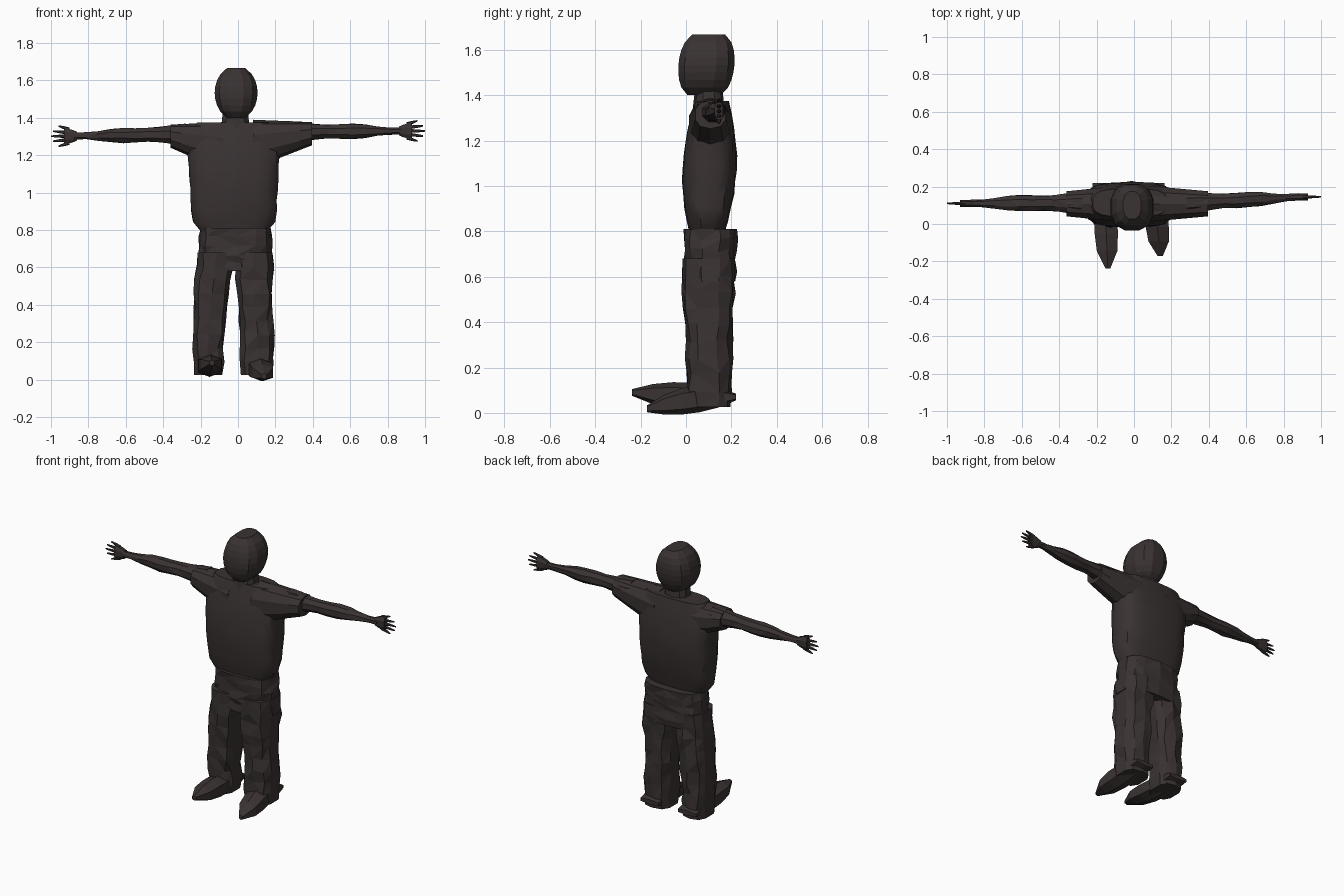
import bpy, bmesh, math, random
from mathutils import Vector

random.seed(4)
if "Cube" in bpy.data.objects:
    bpy.data.objects.remove(bpy.data.objects["Cube"], do_unlink=True)

brown = bpy.data.materials.new("dark_brown")
brown.use_nodes = True
tone = (0.042, 0.032, 0.032, 1)
brown.diffuse_color = tone
brown.node_tree.nodes["Principled BSDF"].inputs["Base Color"].default_value = tone

# Lengthwise axis -> indices of the along, u and v coordinates
AXES = {"x": (0, 1, 2), "y": (1, 0, 2), "z": (2, 0, 1)}


def lerp(a, b, t):
    return a + (b - a) * t


def rounded(value, power):
    return math.copysign(abs(value) ** power, value)


def loft(name, axis, start, end, shape, rings=6, sides=10, power=0.8, jitter=0.0, smooth=False):
    """Skin rings from start to end; shape(t) gives centre u, centre v, half u, half v."""
    along, iu, iv = AXES[axis]
    bm = bmesh.new()
    loops = []
    for i in range(rings):
        t = i / (rings - 1)
        cu, cv, ru, rv = shape(t)
        loop = []
        for k in range(sides):
            angle = math.tau * (k + 0.5) / sides
            point = Vector()
            point[along] = lerp(start, end, t)
            point[iu] = cu + ru * rounded(math.cos(angle), power)
            point[iv] = cv + rv * rounded(math.sin(angle), power)
            if 0 < i < rings - 1:
                point += Vector([random.uniform(-jitter, jitter) for _ in range(3)])
            loop.append(bm.verts.new(point))
        loops.append(loop)
    for a, b in zip(loops, loops[1:]):
        for k in range(sides):
            n = (k + 1) % sides
            bm.faces.new((a[k], a[n], b[n], b[k]))
    bm.faces.new(loops[0])
    bm.faces.new(loops[-1])
    if jitter:
        bmesh.ops.triangulate(bm, faces=bm.faces[:])
    bmesh.ops.recalc_face_normals(bm, faces=bm.faces[:])
    mesh = bpy.data.meshes.new(name)
    bm.to_mesh(mesh)
    bm.free()
    mesh.materials.append(brown)
    obj = bpy.data.objects.new(name, mesh)
    bpy.context.collection.objects.link(obj)
    if smooth:
        bpy.ops.object.select_all(action="DESELECT")
        obj.select_set(True)
        bpy.context.view_layer.objects.active = obj
        bpy.ops.object.shade_smooth_by_angle(angle=math.radians(35))


# Egg-shaped head with a flatter face, on a short neck
def head_shape(t):
    swell = math.sqrt(1 - ((t - 0.5) / 0.55) ** 2)
    return -0.01, lerp(0.08, 0.1, t), 0.118 * swell, 0.127 * swell ** 0.6


def neck_shape(t):
    return -0.014, 0.1, lerp(0.085, 0.07, t), lerp(0.075, 0.06, t)


loft("head", "z", 1.4, 1.667, head_shape, rings=9, sides=12)
loft("neck", "z", 1.3, 1.43, neck_shape, rings=3)


# Loose shirt: widens to the chest, tucked in at hem and shoulders
def shirt_shape(t):
    tuck = 1 - 0.25 * abs(2 * t - 1) ** 8
    half_width = lerp(0.23, 0.265, t * t) * tuck
    return -0.022, lerp(0.092, 0.114, t), half_width, 0.075 + 0.045 * math.sin(math.pi * t)


loft("shirt", "z", 0.785, 1.375, shirt_shape, rings=11, sides=18, power=0.62,
     jitter=0.003, smooth=True)


# Waist of the trousers
def waist_shape(t):
    return -0.012, 0.107, lerp(0.21, 0.19, t), lerp(0.11, 0.118, t)


loft("trouser_waist", "z", 0.58, 0.81, waist_shape, sides=14, power=0.7, jitter=0.009)


def build_arm(label, sign, shoulder_z, wrist_z, wrist_y, cuff):
    # Short sleeve narrowing from the armpit to the cuff
    def sleeve_shape(t):
        return (0.108, shoulder_z + lerp(-0.065, -0.01, t),
                lerp(0.1, 0.07, t), lerp(0.13, 0.062, t))

    # Forearm and upper arm swell either side of the elbow
    def arm_shape(t):
        radius = lerp(0.056, 0.022, t) + 0.006 * math.cos(3.4 * math.pi * t)
        return lerp(0.112, wrist_y, t), lerp(shoulder_z, wrist_z, t), radius * 1.05, radius

    def palm_shape(t):
        return wrist_y, wrist_z, 0.02, 0.025 + 0.017 * math.sin(2 * t)

    loft(f"{label}_sleeve", "x", sign * 0.08, sign * cuff, sleeve_shape, power=0.85)
    loft(f"{label}_arm", "x", sign * 0.28, sign * 0.88, arm_shape,
         rings=10, sides=8, power=0.95, jitter=0.003)
    loft(f"{label}_palm", "x", sign * 0.86, sign * 0.93, palm_shape, rings=4, sides=8)

    # Spread fingers, the outer ones shorter
    for k in range(-2, 3):
        def finger_shape(t):
            radius = lerp(0.01, 0.004, t * t)
            return wrist_y, wrist_z + k * lerp(0.018, 0.027, t), radius, radius

        loft(f"{label}_finger", "x", sign * 0.9, sign * (1 - 0.01 * k * k),
             finger_shape, rings=4, sides=6)


build_arm("left", 1, 1.325, 1.33, 0.145, 0.395)
build_arm("right", -1, 1.312, 1.302, 0.11, 0.36)


def build_leg(label, ankle_x, hip_x, ankle_half, toe_x, toe_y, toe_z):
    # Crumpled trouser leg
    def leg_shape(t):
        return (lerp(ankle_x, hip_x, t * t), 0.1,
                lerp(ankle_half, 0.105, t), lerp(0.095, 0.116, t))

    # Angular shoe tapering to a thin toe
    def shoe_shape(t):
        return (lerp(ankle_x, toe_x, t), lerp(0.07, toe_z, t ** 2),
                0.07 - 0.055 * t ** 8, 0.015 + 0.045 * math.sin(math.pi * t) ** 0.8)

    loft(f"{label}_trouser_leg", "z", 0.025, 0.68, leg_shape, rings=10, power=0.72, jitter=0.01)
    loft(f"{label}_shoe", "y", 0.22, toe_y, shoe_shape, sides=6, power=0.75)


build_leg("left", 0.1, 0.083, 0.088, 0.14, -0.172, 0.018)
build_leg("right", -0.16, -0.115, 0.078, -0.14, -0.237, 0.09)
